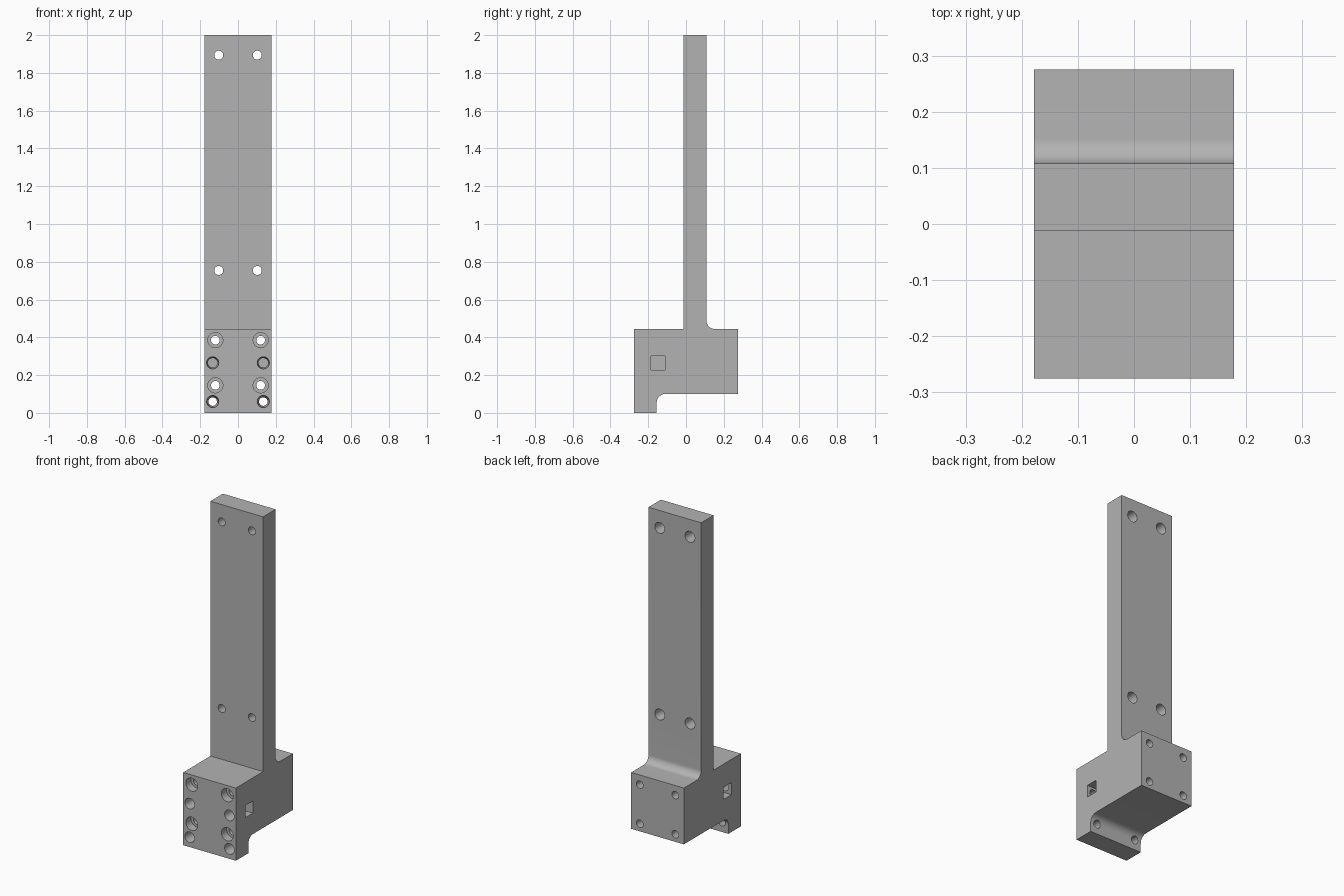
import bpy, bmesh, math
from mathutils import Matrix, Vector

cube = bpy.data.objects.get("Cube")
if cube:
    bpy.data.objects.remove(cube, do_unlink=True)

HALF_W = 0.178
FRONT, BACK = -0.275, 0.275
COL_FRONT, COL_BACK = -0.012, 0.108
LIP_BACK = -0.155
BLOCK_LOW, BLOCK_TOP, TOP = 0.10, 0.444, 2.0
FILLET = 0.045

grey = bpy.data.materials.new("plain grey")
grey.use_nodes = True
grey.diffuse_color = (0.45, 0.45, 0.45, 1)
grey.node_tree.nodes["Principled BSDF"].inputs["Base Color"].default_value = grey.diffuse_color


def make_object(name, bm):
    bmesh.ops.recalc_face_normals(bm, faces=bm.faces)
    mesh = bpy.data.meshes.new(name)
    bm.to_mesh(mesh)
    bm.free()
    mesh.materials.append(grey)
    ob = bpy.data.objects.new(name, mesh)
    bpy.context.collection.objects.link(ob)
    return ob


def arc(cy, cz, start, end, steps=12):
    """Fillet points around a centre in the side plane."""
    angles = [math.radians(start + (end - start) * i / steps) for i in range(steps + 1)]
    return [(cy + FILLET * math.cos(a), cz + FILLET * math.sin(a)) for a in angles]


def add_bore(bm, x, z, stations, sides=32):
    """Closed turned shape along y, from (y, radius) stations."""
    rings = []
    for y, r in stations:
        ring = []
        for i in range(sides):
            a = 2 * math.pi * i / sides
            ring.append(bm.verts.new((x + r * math.cos(a), y, z + r * math.sin(a))))
        rings.append(ring)
    for a, b in zip(rings, rings[1:]):
        for i in range(sides):
            j = (i + 1) % sides
            bm.faces.new((a[i], a[j], b[j], b[i]))
    bm.faces.new(rings[0])
    bm.faces.new(rings[-1])


def cut(target, cutter):
    cutter.hide_render = True
    mod = target.modifiers.new("cut", 'BOOLEAN')
    mod.operation = 'DIFFERENCE'
    mod.solver = 'EXACT'
    mod.object = cutter
    deps = bpy.context.evaluated_depsgraph_get()
    mesh = bpy.data.meshes.new_from_object(target.evaluated_get(deps))
    target.modifiers.clear()
    target.data = mesh
    bpy.data.objects.remove(cutter, do_unlink=True)


# Bracket body: side profile with two fillets, extruded across the width
profile = [(FRONT, 0), (LIP_BACK, 0)]
profile += arc(LIP_BACK + FILLET, BLOCK_LOW - FILLET, 180, 90)
profile += [(BACK, BLOCK_LOW), (BACK, BLOCK_TOP)]
profile += arc(COL_BACK + FILLET, BLOCK_TOP + FILLET, 270, 180)
profile += [(COL_BACK, TOP), (COL_FRONT, TOP), (COL_FRONT, BLOCK_TOP), (FRONT, BLOCK_TOP)]
bm = bmesh.new()
side = bm.faces.new([bm.verts.new((-HALF_W, y, z)) for y, z in profile])
grown = bmesh.ops.extrude_face_region(bm, geom=[side])
bmesh.ops.translate(bm, verts=[v for v in grown["geom"] if isinstance(v, bmesh.types.BMVert)],
                    vec=(2 * HALF_W, 0, 0))
bracket = make_object("mounting_bracket", bm)

# Square nut pockets in both sides
bm = bmesh.new()
for s in (-1, 1):
    place = Matrix.Translation(Vector((s * 0.155, -0.147, 0.265))) @ Matrix.Diagonal((0.12, 0.074, 0.074, 1))
    bmesh.ops.create_cube(bm, size=1, matrix=place)
cut(bracket, make_object("nut_pocket_cutter", bm))

# Counterbored bolt holes, tapered insert holes and column holes
bm = bmesh.new()
for s in (-1, 1):
    for z in (0.146, 0.385):
        add_bore(bm, s * 0.12, z, [(FRONT - 0.02, 0.04), (FRONT + 0.05, 0.04),
                                   (FRONT + 0.05, 0.023), (BACK + 0.02, 0.023)])
    for z in (0.06, 0.265):
        add_bore(bm, s * 0.134, z, [(FRONT - 0.01, 0.033), (LIP_BACK + 0.01, 0.022)])
    for z in (0.754, 1.894):
        add_bore(bm, s * 0.102, z, [(COL_FRONT - 0.01, 0.023), (COL_BACK + 0.01, 0.034)])
cut(bracket, make_object("bolt_hole_cutter", bm))

# Smooth fillets and bores, sharp edges elsewhere
bpy.ops.object.select_all(action='DESELECT')
bracket.select_set(True)
bpy.context.view_layer.objects.active = bracket
bpy.ops.object.shade_smooth_by_angle(angle=math.radians(30))
